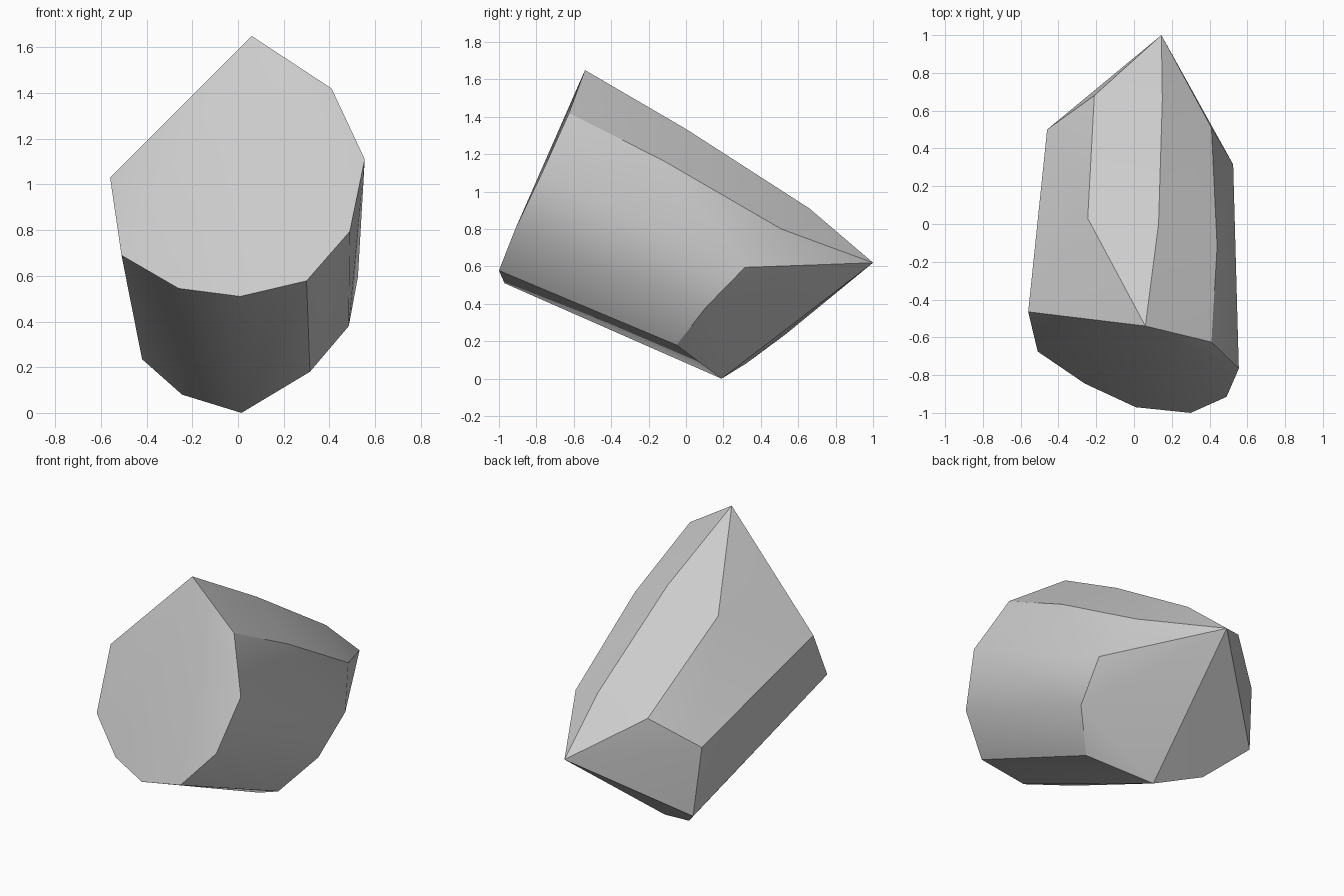
import bpy
import bmesh
import math

# Remove the default cube
default_cube = bpy.data.objects.get("Cube")
if default_cube:
    bpy.data.objects.remove(default_cube, do_unlink=True)


def flat_material(name, colour):
    """One plain colour, shown both in the viewport and in a render."""
    material = bpy.data.materials.new(name)
    material.use_nodes = True
    material.diffuse_color = colour
    material.node_tree.nodes["Principled BSDF"].inputs["Base Color"].default_value = colour
    return material


def faceted_stone(name, corners, material, crease_angle):
    """Wrap corner points in a convex shell; soft facets, crisp creases."""
    shell = bmesh.new()
    for corner in corners:
        shell.verts.new(corner)
    hull = bmesh.ops.convex_hull(shell, input=shell.verts[:])
    unused = {item for key in ("geom_interior", "geom_unused") for item in hull[key]
              if isinstance(item, bmesh.types.BMVert)}
    bmesh.ops.delete(shell, geom=list(unused), context="VERTS")
    bmesh.ops.recalc_face_normals(shell, faces=shell.faces[:])
    for face in shell.faces:
        face.smooth = True
    for edge in shell.edges:
        edge.smooth = edge.calc_face_angle(0) < crease_angle

    mesh = bpy.data.meshes.new(name)
    shell.to_mesh(mesh)
    shell.free()
    mesh.materials.append(material)
    stone = bpy.data.objects.new(name, mesh)
    bpy.context.collection.objects.link(stone)
    return stone


# Broad tilted front facet, clockwise from its peak
front_ring = [
    (0.06, -0.54, 1.65), (0.41, -0.625, 1.42), (0.555, -0.765, 1.11),
    (0.49, -0.915, 0.795), (0.30, -1.0, 0.578), (0.01, -0.97, 0.51),
    (-0.26, -0.845, 0.545), (-0.51, -0.675, 0.69), (-0.56, -0.465, 1.03),
]

# Slight swelling along the upper ridges
ridge_bulges = [(0.13, 0.0, 1.335), (0.44, -0.12, 1.165), (-0.245, 0.03, 1.256)]

# Rear shoulder where the body starts to taper, clockwise from the top
rear_ring = [
    (0.15, 0.66, 0.91), (0.41, 0.51, 0.80), (0.525, 0.315, 0.595),
    (0.485, 0.105, 0.38), (0.315, -0.05, 0.18), (0.015, 0.19, 0.0),
    (-0.245, 0.32, 0.08), (-0.42, 0.53, 0.235), (-0.46, 0.50, 0.667),
    (-0.21, 0.68, 0.851),
]

# Pointed rear tip
rear_tip = [(0.145, 1.0, 0.62)]

stone_grey = flat_material("stone grey", (0.6, 0.6, 0.6, 1.0))
faceted_stone("rock", front_ring + ridge_bulges + rear_ring + rear_tip,
              stone_grey, math.radians(30))
